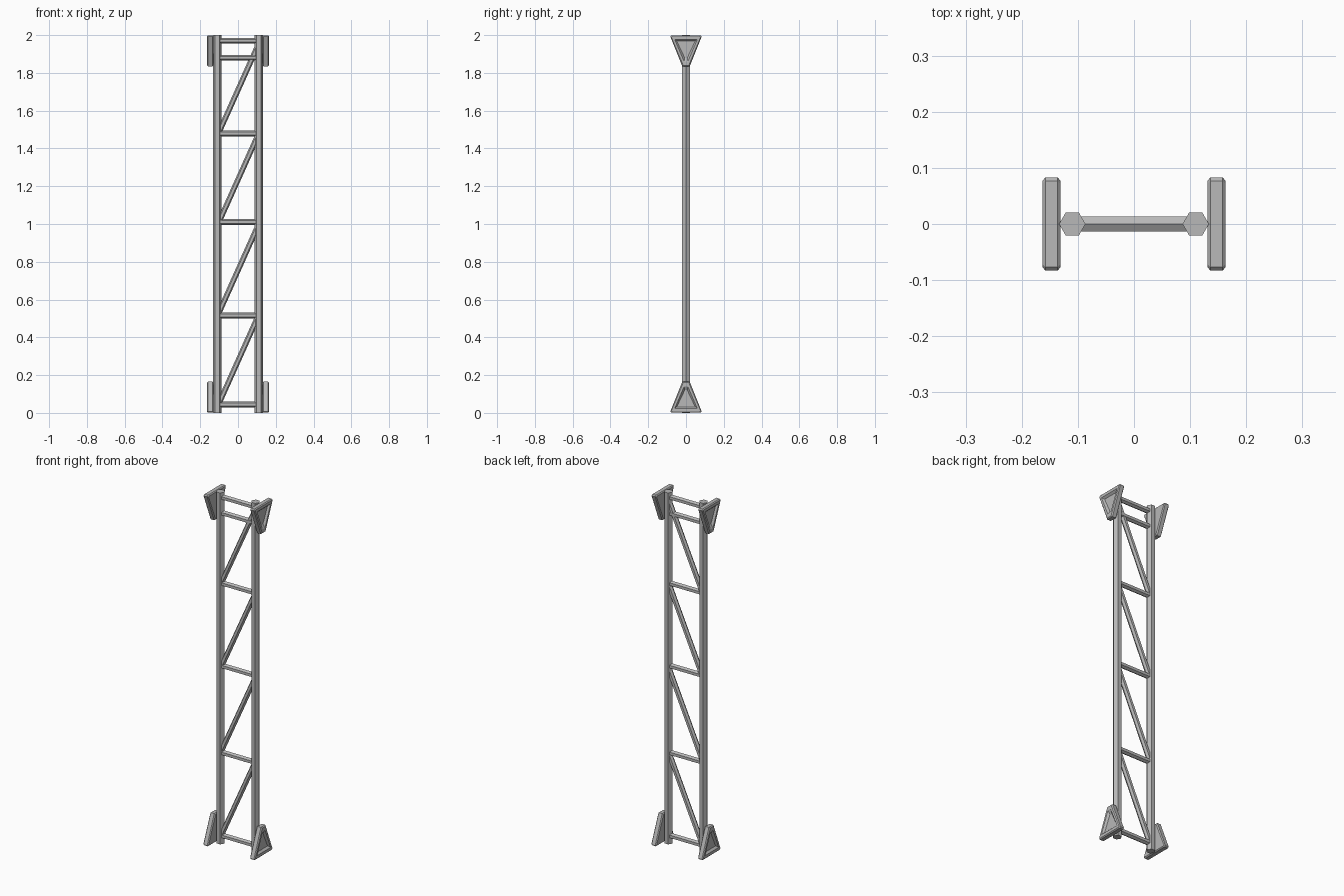
import bpy, bmesh, math
from mathutils import Vector

cube = bpy.data.objects.get("Cube")
if cube:
    bpy.data.objects.remove(cube)

# One plain steel grey for everything
steel = bpy.data.materials.new("steel_grey")
steel.use_nodes = True
GREY = (0.48, 0.48, 0.48, 1)
steel.diffuse_color = GREY
steel.node_tree.nodes["Principled BSDF"].inputs["Base Color"].default_value = GREY


def loft(name, rings):
    """Skin a series of point rings and cap both ends."""
    bm = bmesh.new()
    loops = [[bm.verts.new(p) for p in ring] for ring in rings]
    n = len(loops[0])
    for a, b in zip(loops, loops[1:]):
        for i in range(n):
            j = (i + 1) % n
            bm.faces.new((a[i], a[j], b[j], b[i]))
    bm.faces.new(loops[0])
    bm.faces.new(loops[-1])
    bmesh.ops.recalc_face_normals(bm, faces=bm.faces)
    mesh = bpy.data.meshes.new(name)
    bm.to_mesh(mesh)
    bm.free()
    mesh.materials.append(steel)
    obj = bpy.data.objects.new(name, mesh)
    bpy.context.collection.objects.link(obj)
    return obj


def hex_bar(name, start, end, radius):
    """Six-sided bar lying in the xz plane, flat sides towards front and back."""
    start, end = Vector(start), Vector(end)
    v = Vector((0, 1, 0))
    u = (end - start).normalized().cross(v)
    angles = [k * math.pi / 3 for k in range(6)]
    offsets = [radius * (math.cos(a) * u + math.sin(a) * v) for a in angles]
    return loft(name, [[c + o for o in offsets] for c in (start, end)])


def outline(x, wide, narrow, z0, z1, cut, side, flip):
    """Triangular bracket outline at one depth, with clipped wide corners."""
    half = [(wide - cut, z0), (wide, z0 + cut), (narrow, z1)]
    points = half + [(-y, z) for y, z in reversed(half)]
    return [(side * x, y, 2 - z if flip else z) for y, z in points]


# Brackets: inner chamfer, body, outer chamfer, recess rim, recess floor
BRACKET = [
    (0.131, 0.077, 0.015, 0.006, 0.160, 0.005),
    (0.136, 0.083, 0.020, 0.001, 0.165, 0.006),
    (0.158, 0.083, 0.020, 0.001, 0.165, 0.006),
    (0.163, 0.077, 0.015, 0.006, 0.160, 0.005),
    (0.163, 0.060, 0.010, 0.022, 0.140, 0.001),
    (0.152, 0.048, 0.007, 0.032, 0.120, 0.001),
]
POST_X = 0.11

for label, side in (("left", 1), ("right", -1)):
    hex_bar(label + "_post", (side * POST_X, 0, 0), (side * POST_X, 0, 2), 0.0235)
    for level, flip in (("lower", False), ("upper", True)):
        loft(f"{label}_{level}_bracket", [outline(*s, side, flip) for s in BRACKET])

# Horizontal rungs
for i, z in enumerate((0.044, 0.516, 1.01, 1.48, 1.88, 1.97)):
    hex_bar(f"rung_{i + 1}", (-POST_X, 0, z), (POST_X, 0, z), 0.0155)

# Diagonal braces rising towards the left post
for i, z in enumerate((0.03, 0.51, 0.99, 1.465)):
    hex_bar(f"diagonal_brace_{i + 1}", (-POST_X, 0, z), (POST_X, 0, z + 0.49), 0.0145)
